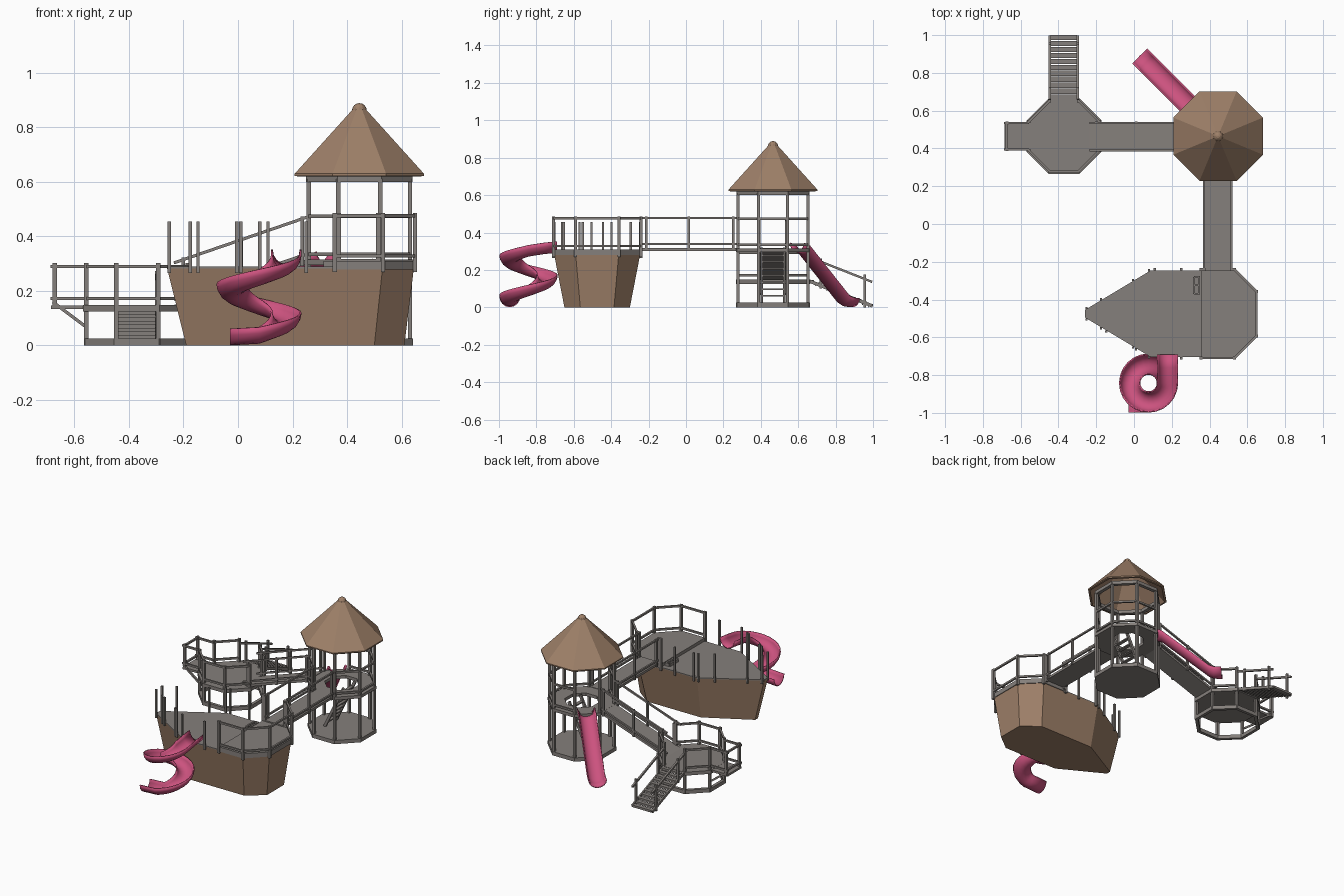
import bpy, bmesh, math
from mathutils import Vector as V

if "Cube" in bpy.data.objects:
    bpy.data.objects.remove(bpy.data.objects["Cube"])


def material(name, rgb):
    m = bpy.data.materials.new(name)
    m.diffuse_color = (*rgb, 1)
    m.use_nodes = True
    m.node_tree.nodes["Principled BSDF"].inputs["Base Color"].default_value = m.diffuse_color
    return m


GREY = material("grey", (0.235, 0.215, 0.20))
BROWN = material("brown", (0.34, 0.215, 0.14))
PINK = material("pink", (0.60, 0.085, 0.21))


def finish(name, bm, mat):
    bmesh.ops.recalc_face_normals(bm, faces=bm.faces)
    me = bpy.data.meshes.new(name)
    bm.to_mesh(me)
    bm.free()
    ob = bpy.data.objects.new(name, me)
    bpy.context.collection.objects.link(ob)
    me.materials.append(mat)
    return ob


def prism(name, bottom, top, z0, z1, mat):
    bm = bmesh.new()
    b = [bm.verts.new((x, y, z0)) for x, y in bottom]
    t = [bm.verts.new((x, y, z1)) for x, y in top]
    bm.faces.new(b)
    bm.faces.new(t)
    n = len(b)
    for i in range(n):
        j = (i + 1) % n
        bm.faces.new((b[i], b[j], t[j], t[i]))
    return finish(name, bm, mat)


def ring(name, loops, mat, closed=True):
    """Joins loops of 3D points into bands."""
    bm = bmesh.new()
    vs = [[bm.verts.new(p) for p in l] for l in loops]
    for a in range(len(vs) if closed else len(vs) - 1):
        p, q = vs[a], vs[(a + 1) % len(vs)]
        for i in range(len(p)):
            j = (i + 1) % len(p)
            bm.faces.new((p[i], p[j], q[j], q[i]))
    return finish(name, bm, mat)


def beams(name, segs, mat=GREY):
    """Each seg: start, end, width, height - a box along the line."""
    bm = bmesh.new()
    for p, q, w, h in segs:
        p, q = V(p), V(q)
        d = (q - p).normalized()
        side = V((1, 0, 0)) if abs(d.z) > 0.99 else d.cross(V((0, 0, 1))).normalized()
        up = side.cross(d)
        c = [[bm.verts.new(e + side * w / 2 * a + up * h / 2 * b)
              for a, b in ((-1, -1), (1, -1), (1, 1), (-1, 1))] for e in (p, q)]
        bm.faces.new(c[0])
        bm.faces.new(c[1])
        for i in range(4):
            j = (i + 1) % 4
            bm.faces.new((c[0][i], c[0][j], c[1][j], c[1][i]))
    return finish(name, bm, mat)


def octagon(c, ap):
    r = ap / math.cos(math.pi / 8)
    return [(c[0] + r * math.cos(math.radians(22.5 + 45 * k)),
             c[1] + r * math.sin(math.radians(22.5 + 45 * k))) for k in range(8)]


def at(pts, z):
    return [(x, y, z) for x, y in pts]


def octo_ring(name, c, outer, inner, z0, z1):
    o, i = octagon(c, outer), octagon(c, inner)
    return ring(name, [at(o, z0), at(o, z1), at(i, z1), at(i, z0)], GREY)


def post(x, y, z0, z1, w=0.016):
    return ((x, y, z0), (x, y, z1), w, w)


def rail(p, q, z, w=0.012):
    return ((p[0], p[1], z), (q[0], q[1], z), w, w)


# Ship hull and decks, mirrored about the keel line
KEEL = -0.475


def mirrored(half):
    return half + [(x, 2 * KEEL - y) for x, y in reversed(half)]


half_top = [(-0.26, KEEL + 0.02), (0.09, -0.245), (0.53, -0.245), (0.645, -0.36)]
half_low = [(-0.19, KEEL + 0.015), (0.10, -0.30), (0.50, -0.30), (0.61, -0.385)]
aft_half = [(0.355, -0.241), (0.532, -0.241), (0.649, -0.358)]
prism("hull", mirrored(half_low), mirrored(half_top), 0, 0.283, BROWN)
prism("main_deck", mirrored(half_top), mirrored(half_top), 0.283, 0.289, GREY)
aft = mirrored(aft_half)
prism("aft_deck", aft, aft, 0.279, 0.31, GREY)

# Aft railing: open to the bow and at the bridge
segs = [post(x, y, 0.27, 0.485) for x, y in aft]
segs += [post(x, -0.24, 0.29, 0.485) for x in (0.37, 0.515)]
for i in range(1, 5):
    segs += [rail(aft[i], aft[i + 1], z) for z in (0.328, 0.476)]
beams("aft_railing", segs)
beams("deck_step", [((x, -0.37, 0.3), (x, -0.28, 0.3), 0.01, 0.02) for x in (0.318, 0.345)]
      + [((0.318, y, 0.3), (0.35, y, 0.3), 0.008, 0.02) for y in (-0.37, -0.325, -0.28)])

# Thin posts along the bow
segs = []
for x in (-0.252, -0.175, -0.147, -0.005, 0.01, 0.08, 0.11, 0.25):
    off = 0.02 + 0.21 * min(1, (x + 0.26) / 0.35) + 0.006
    for s in (-1, 1):
        if (x, s) not in ((-0.147, 1), (0.01, 1), (0.11, -1)):
            segs.append(post(x, KEEL + s * off, 0.265, 0.455, 0.012))
beams("bow_posts", segs)

# Tower with roof
T = (0.445, 0.465)
prism("tower_floor", octagon(T, 0.197), octagon(T, 0.197), 0, 0.025, GREY)
octo_ring("tower_deck", T, 0.197, 0.10, 0.295, 0.315)
octo_ring("roof_beam", T, 0.195, 0.172, 0.60, 0.622)
ring("roof", [at(octagon(T, a), z) for a, z in
              ((0.225, 0.62), (0.237, 0.622), (0.237, 0.630), (0.025, 0.865), (0.015, 0.86))],
     BROWN)
bm = bmesh.new()
bmesh.ops.create_uvsphere(bm, u_segments=12, v_segments=8, radius=0.027)
bmesh.ops.translate(bm, verts=bm.verts, vec=(*T, 0.862))
finish("roof_knob", bm, BROWN)


def octo_rails(name, c, ztop, zrails, open_sides):
    v = octagon(c, 0.186)
    segs = [post(x, y, 0.0, ztop) for x, y in v]
    for k in range(8):
        if k not in open_sides:
            segs += [rail(v[k], v[(k + 1) % 8], z) for z in zrails]
    beams(name, segs)


octo_rails("tower_railing", T, 0.61, (0.335, 0.474), (2, 3, 5))

# Ladder inside the tower
segs = []
for y in (0.405, 0.525):
    segs.append(((0.36, y, 0.025), (0.50, y, 0.315), 0.012, 0.018))
for i in range(1, 8):
    t = i / 8
    segs.append(((0.36 + 0.14 * t, 0.405, 0.025 + 0.29 * t),
                 (0.36 + 0.14 * t, 0.525, 0.025 + 0.29 * t), 0.022, 0.008))
beams("ladder", segs)

# Low platform
P = (-0.37, 0.465)
prism("low_deck", octagon(P, 0.199), octagon(P, 0.199), 0.125, 0.148, GREY)
octo_ring("low_base_frame", P, 0.195, 0.175, 0, 0.025)
octo_rails("low_railing", P, 0.302, (0.172, 0.29), (1, 3, 7))

# Bridges: deck, side kerbs, hand rails and posts
def bridge(name, p, q, width, hand=0.165):
    p, q = V(p), V(q)
    side = (q - p).cross(V((0, 0, 1))).normalized() * width / 2
    up = V((0, 0, 1))
    beams(name + "_deck", [(p - up * 0.008, q - up * 0.008, width, 0.016)])
    segs = []
    for s in (-1, 1):
        a, b = p + side * s, q + side * s
        for h in (0.02, hand):
            segs.append((a + up * h, b + up * h, 0.011, 0.011))
        for t in (0.07, 0.5, 0.95):
            m = a.lerp(b, t)
            segs.append(post(m.x, m.y, m.z - 0.018, m.z + hand + 0.008, 0.013))
    beams(name + "_rails", segs)


bridge("long_bridge", (0.443, -0.25, 0.318), (0.443, 0.28, 0.318), 0.145, 0.16)
bridge("sloped_bridge", (-0.235, 0.463, 0.148), (0.26, 0.463, 0.318), 0.145, 0.155)

# Balcony on the left
beams("balcony_deck", [((-0.685, 0.465, 0.14), (-0.54, 0.465, 0.14), 0.145, 0.014)])
segs = [rail((-0.675, 0.395), (-0.675, 0.535), z) for z in (0.172, 0.29)]
for y in (0.395, 0.535):
    segs += [rail((-0.688, y), (-0.555, y), z) for z in (0.172, 0.29)]
    segs += [post(-0.672, y, 0.135, 0.302),
             ((-0.68, y, 0.16), (-0.56, y, 0.07), 0.012, 0.012)]
beams("balcony_frame", segs)

# Stairs
N = 11
segs = []
for i in range(N):
    y, z = 0.672 + 0.315 * i / (N - 1), 0.139 - 0.128 * i / (N - 1)
    segs.append(((-0.442, y, z), (-0.302, y, z), 0.027, 0.014))
    segs.append(((-0.442, y - 0.012, z - 0.004), (-0.302, y - 0.012, z - 0.004), 0.004, 0.016))
beams("stair_treads", segs)
segs = []
for x in (-0.446, -0.298):
    segs.append(((x, 0.655, 0.142), (x, 0.995, 0.008), 0.01, 0.018))
    segs.append(((x, 0.66, 0.268), (x, 0.995, 0.136), 0.012, 0.012))
    segs += [post(x, 0.955, 0.0, 0.175, 0.013), post(x, 0.72, 0.10, 0.26, 0.013)]
beams("stair_rails", segs)


# Slides: a half-pipe swept along a path of floor points
def slide(name, path, depth, radius=0.053):
    bm = bmesh.new()
    rows = []
    path = [V(p) for p in path]
    for i, p in enumerate(path):
        d = path[min(i + 1, len(path) - 1)] - path[max(i - 1, 0)]
        side = V((d.y, -d.x, 0)).normalized()
        row = []
        for k in range(9):
            a = math.pi * (1 + k / 8)
            row.append(bm.verts.new(p + side * radius * math.cos(a)
                                    + V((0, 0, depth * (1 + math.sin(a))))))
        rows.append(row)
    for r, s in zip(rows, rows[1:]):
        for k in range(8):
            bm.faces.new((r[k], r[k + 1], s[k + 1], s[k]))
    ob = finish(name, bm, PINK)
    m = ob.modifiers.new("wall", 'SOLIDIFY')
    m.thickness = 0.007
    m.offset = 0
    bpy.context.view_layer.objects.active = ob
    ob.select_set(True)
    bpy.ops.object.shade_smooth_by_angle(angle=math.radians(40))
    ob.select_set(False)


slide("straight_slide", [(0.325, 0.595, 0.30), (0.295, 0.625, 0.285), (0.085, 0.835, 0.02),
                         (0.065, 0.855, 0.007), (0.03, 0.89, 0.004)], 0.045)
path = [(0.177, -0.69, 0.295), (0.177, -0.76, 0.288)]
for i in range(31):
    a = math.radians(-15 * i)
    path.append((0.077 + 0.1 * math.cos(a), -0.842 + 0.1 * math.sin(a), 0.275 - 0.265 * i / 30))
path.append((-0.03, -0.942, 0.004))
slide("spiral_slide", path, 0.057)
